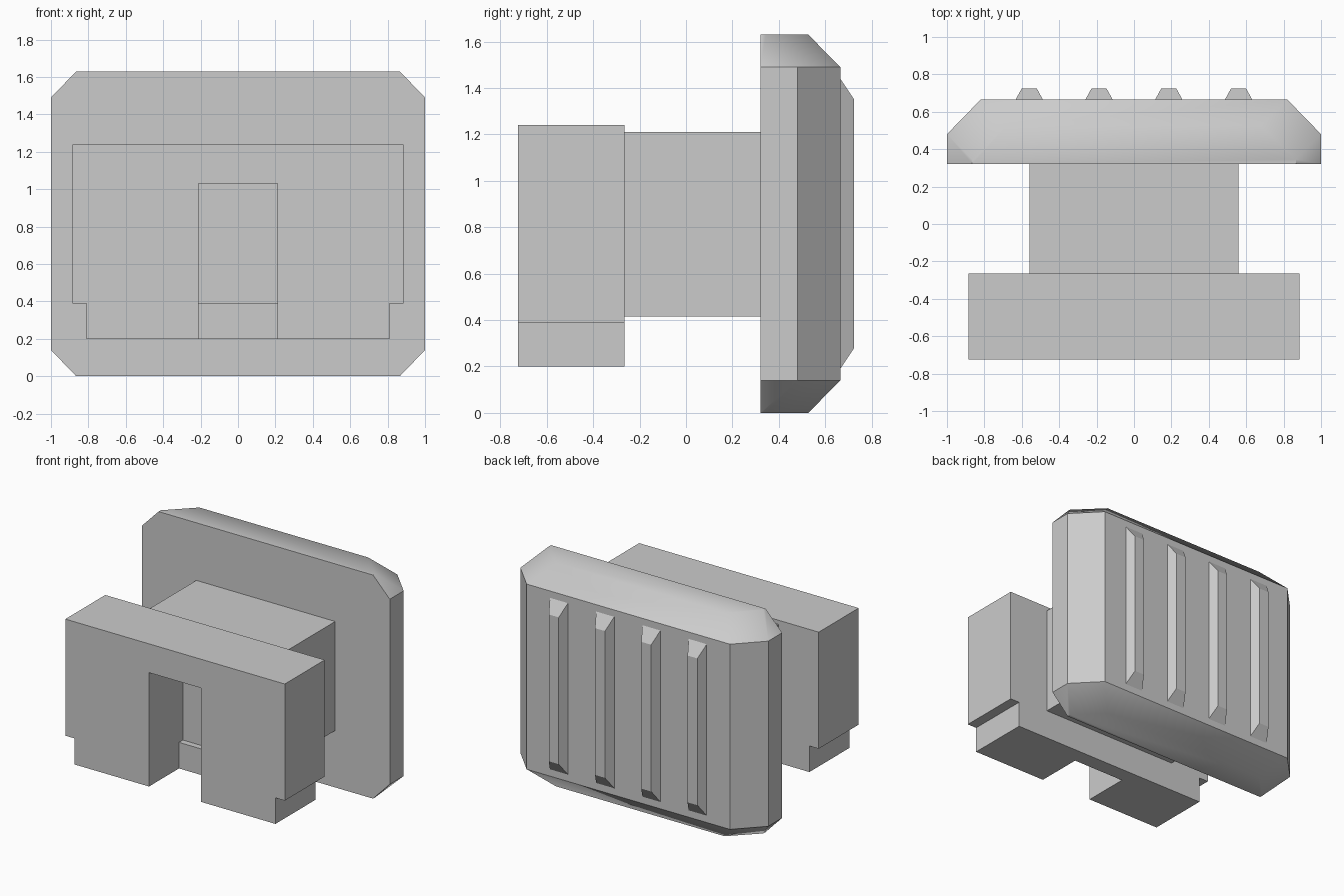
import bpy
import bmesh
import math

cube = bpy.data.objects.get("Cube")
if cube:
    bpy.data.objects.remove(cube, do_unlink=True)

grey = bpy.data.materials.new("plain_grey")
grey.use_nodes = True
COLOUR = (0.6, 0.6, 0.6, 1)
grey.diffuse_color = COLOUR
grey.node_tree.nodes["Principled BSDF"].inputs["Base Color"].default_value = COLOUR


def loft(name, rings):
    """Closed solid skinned through matching rings of points."""
    bm = bmesh.new()
    loops = [[bm.verts.new(p) for p in ring] for ring in rings]
    for low, high in zip(loops, loops[1:]):
        for i in range(len(low)):
            j = (i + 1) % len(low)
            bm.faces.new((low[i], low[j], high[j], high[i]))
    bm.faces.new(loops[0])
    bm.faces.new(loops[-1])
    bmesh.ops.recalc_face_normals(bm, faces=bm.faces)
    mesh = bpy.data.meshes.new(name)
    bm.to_mesh(mesh)
    bm.free()
    mesh.materials.append(grey)
    obj = bpy.data.objects.new(name, mesh)
    bpy.context.collection.objects.link(obj)
    return obj


def mirrored(half):
    """Complete a half outline across the centre plane."""
    return half + [(-x, v) for x, v in reversed(half)]


def rect_ring(x, half_width, y, z0, z1):
    return [(x - half_width, y, z0), (x + half_width, y, z0),
            (x + half_width, y, z1), (x - half_width, y, z1)]


# Bevelled back plate: chamfered outline, drawn in at the top and bottom
outer = mirrored([(1, 0.32), (1, 0.48), (0.82, 0.665)])
inner = mirrored([(0.865, 0.32), (0.865, 0.345), (0.68, 0.527)])
levels = [(inner, 0), (outer, 0.14), (outer, 1.49), (inner, 1.63)]
plate = loft("back_plate", [[(x, y, z) for x, y in ring] for ring, z in levels])
bpy.context.view_layer.objects.active = plate
plate.select_set(True)
bpy.ops.object.shade_smooth_by_angle(angle=math.radians(40))
plate.select_set(False)

# Tapered grip ribs
for i in range(4):
    x = -0.56 + i * 0.373
    loft(f"grip_rib_{i + 1}", [rect_ring(x, 0.073, 0.665, 0.19, 1.44),
                               rect_ring(x, 0.04, 0.725, 0.28, 1.35)])

# Connecting neck
loft("neck", [rect_ring(0, 0.56, y, 0.415, 1.21) for y in (-0.265, 0.32)])

# Front block with a narrower foot
profile = mirrored([(0.81, 0.2), (0.81, 0.39), (0.885, 0.39), (0.885, 1.24)])
block = loft("front_block", [[(x, y, z) for x, z in profile] for y in (-0.725, -0.265)])

# Stepped slot cut into the front block
slot = [(-0.9, 0.1), (-0.38, 0.1), (-0.38, 0.39), (-0.335, 0.39), (-0.335, 1.03), (-0.9, 1.03)]
cutter = loft("slot_cutter", [[(x, y, z) for y, z in slot] for x in (-0.21, 0.21)])
cutter.hide_render = True
cut = block.modifiers.new("slot", 'BOOLEAN')
cut.operation = 'DIFFERENCE'
cut.solver = 'EXACT'
cut.object = cutter
bpy.context.view_layer.objects.active = block
block.select_set(True)
bpy.ops.object.modifier_apply(modifier=cut.name)
bpy.data.objects.remove(cutter, do_unlink=True)
